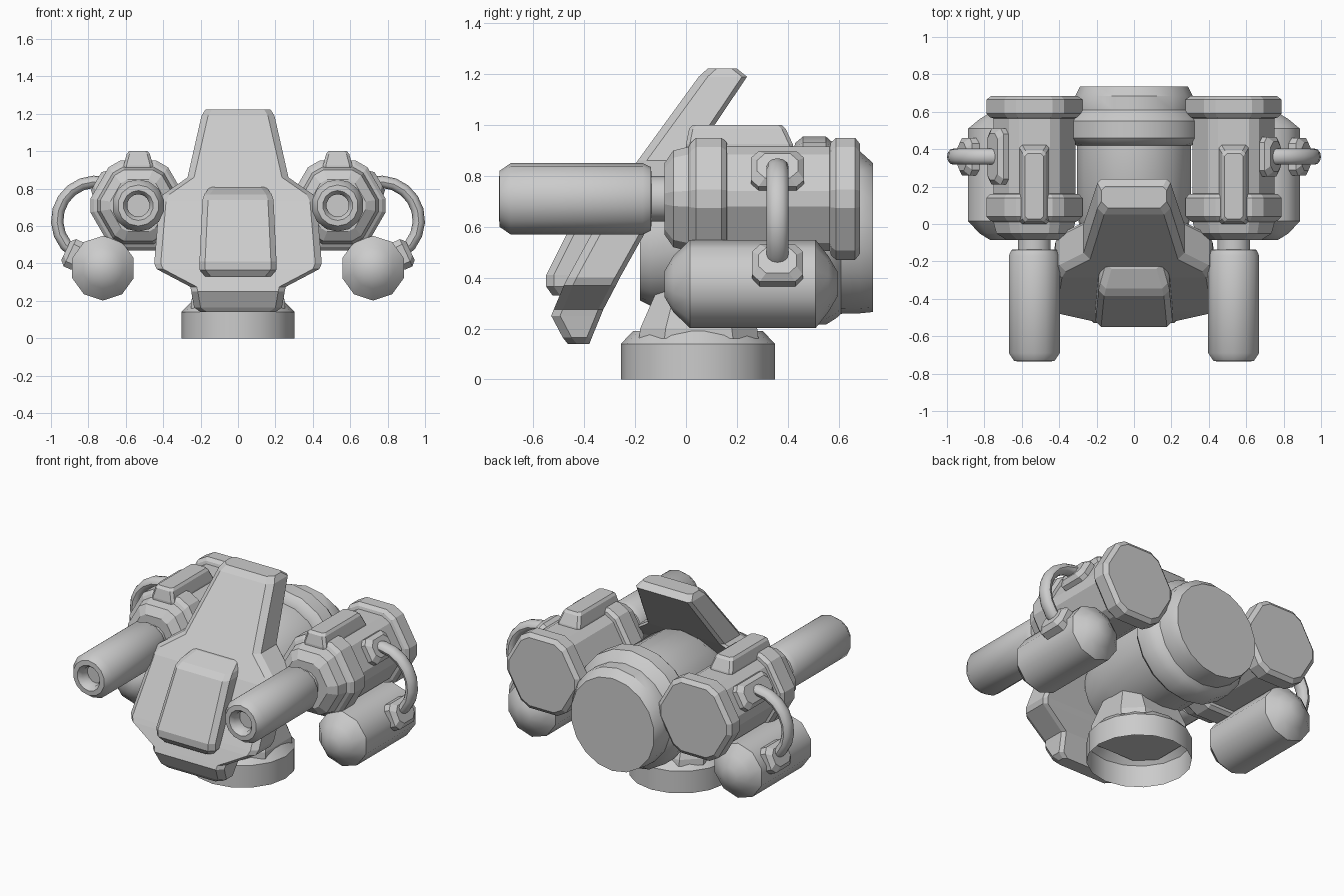
import bpy, bmesh
from math import sin, cos, pi, radians
from mathutils import Vector

if "Cube" in bpy.data.objects:
    bpy.data.objects.remove(bpy.data.objects["Cube"])

rounded = []


def loft(name, rings, smooth=False, cap_start=True, cap_end=True):
    """Skin a list of equal-length point rings into one object."""
    bm = bmesh.new()
    vs = [[bm.verts.new(p) for p in r] for r in rings]
    n = len(rings[0])
    for a, b in zip(vs, vs[1:]):
        for i in range(n):
            j = (i + 1) % n
            bm.faces.new((a[i], a[j], b[j], b[i]))
    if cap_start:
        bm.faces.new(vs[0][::-1])
    if cap_end:
        bm.faces.new(vs[-1])
    bmesh.ops.recalc_face_normals(bm, faces=bm.faces)
    me = bpy.data.meshes.new(name)
    bm.to_mesh(me)
    bm.free()
    ob = bpy.data.objects.new(name, me)
    bpy.context.collection.objects.link(ob)
    if smooth:
        rounded.append(ob)
    return ob


def circle_y(y, cx, cz, r, n, phase=0.5):
    return [(cx + r * cos(2 * pi * (i + phase) / n), y, cz + r * sin(2 * pi * (i + phase) / n))
            for i in range(n)]


def hex_y(y, cx, cz, apothem, cut=0.15):
    """Flat-topped hexagon with clipped corners."""
    c = [Vector((cos(k * pi / 3), 0, sin(k * pi / 3))) * apothem / cos(pi / 6) for k in range(6)]
    o = Vector((cx, y, cz))
    pts = []
    for k in range(6):
        pts += [o + c[k].lerp(c[k - 1], cut), o + c[k].lerp(c[(k + 1) % 6], cut)]
    return pts


def clipped_rect(o, u, v, a, b, cut):
    """Rectangle with half sizes a, b along u, v and clipped corners."""
    pts = [(a, -b + cut), (a, b - cut), (a - cut, b), (-a + cut, b),
           (-a, b - cut), (-a, -b + cut), (-a + cut, -b), (a - cut, -b)]
    return [Vector(o) + Vector(u) * p + Vector(v) * q for p, q in pts]


X, Y = (1, 0, 0), (0, 1, 0)

# Base: open underneath, chamfered rim
loft("base", [[(r * cos(2 * pi * i / 16), 0.047 + r * sin(2 * pi * i / 16), z) for i in range(16)]
              for r, z in ((0.303, 0), (0.303, 0.14), (0.255, 0.19))],
     smooth=True, cap_start=False)

# Pedestal between base and body
loft("pedestal", [clipped_rect((0, 0.05, 0.16), X, Y, 0.25, 0.235, 0.1),
                  clipped_rect((0, 0.05, 0.2), X, Y, 0.25, 0.23, 0.1),
                  clipped_rect((0, 0.05, 0.36), X, Y, 0.2, 0.16, 0.07)])

# Central drum with raised rear ring
loft("body_drum", [circle_y(y, 0, z, r, 18) for y, z, r in (
    (-0.18, 0.53, 0.22), (-0.14, 0.53, 0.24), (0.05, 0.585, 0.31), (0.42, 0.585, 0.31),
    (0.43, 0.585, 0.345), (0.46, 0.585, 0.37), (0.55, 0.585, 0.37), (0.59, 0.58, 0.34),
    (0.61, 0.578, 0.32), (0.685, 0.578, 0.318), (0.735, 0.558, 0.293))], smooth=True)


def plate(name, rows, bevel):
    """Stack of cross-sections: height, half width, front y, back y."""
    return loft(name, [[(-x + bevel, f, z), (x - bevel, f, z), (x, f + bevel, z),
                        (x, b - 0.02, z), (x - 0.02, b, z), (-x + 0.02, b, z),
                        (-x, b - 0.02, z), (-x, f + bevel, z)] for z, x, f, b in rows])


# Slanted front shield and its raised panel
plate("shield", [
    (0.14, 0.20, -0.465, -0.38), (0.165, 0.235, -0.485, -0.37), (0.25, 0.25, -0.53, -0.335),
    (0.275, 0.255, -0.52, -0.325), (0.37, 0.435, -0.48, -0.275), (0.40, 0.448, -0.465, -0.26),
    (0.73, 0.42, -0.285, -0.075), (0.77, 0.40, -0.255, -0.045), (0.86, 0.27, -0.19, 0.018),
    (1.19, 0.195, 0.05, 0.24), (1.222, 0.175, 0.085, 0.2)], 0.035)
plate("shield_panel", [
    (0.33, 0.175, -0.525, -0.40), (0.365, 0.205, -0.55, -0.40), (0.41, 0.206, -0.55, -0.38),
    (0.74, 0.19, -0.385, -0.2), (0.77, 0.18, -0.345, -0.19), (0.81, 0.15, -0.24, -0.17)], 0.03)

PX, PZ = 0.533, 0.71    # gun pod axis
CX, CZ = 0.722, 0.375   # canister axis
for s, side in ((1, "right"), (-1, "left")):
    px, cx = s * PX, s * CX

    # Hexagonal gun pod with collar and rear cap
    loft("gun_pod_" + side, [hex_y(y, px, PZ, a) for y, a in (
        (-0.085, 0.14), (-0.05, 0.19), (0.01, 0.205), (0.02, 0.222), (0.04, 0.24), (0.14, 0.24),
        (0.16, 0.222), (0.162, 0.205), (0.565, 0.205), (0.57, 0.222), (0.59, 0.24),
        (0.665, 0.24), (0.685, 0.215))])

    # Barrel with neck and bored muzzle
    loft("barrel_" + side, [circle_y(y, px, PZ, r, 14) for y, r in (
        (-0.05, 0.09), (-0.135, 0.09), (-0.138, 0.125), (-0.17, 0.14), (-0.69, 0.14),
        (-0.733, 0.11), (-0.735, 0.08), (-0.71, 0.06), (-0.66, 0.06))], smooth=True)

    # Block on top of the pod
    loft("top_block_" + side, [clipped_rect((px, y, z), X, Y, a, b, 0.015) for y, z, a, b in (
        (0.215, 0.88, 0.08, 0.215), (0.21, 0.925, 0.078, 0.21),
        (0.202, 0.985, 0.062, 0.19), (0.202, 1.0, 0.05, 0.175))])

    # Canister slung below
    loft("canister_" + side, [circle_y(y, cx, CZ, r, 10) for y, r in (
        (-0.085, 0.05), (-0.05, 0.11), (0.015, 0.173), (0.51, 0.173),
        (0.56, 0.11), (0.595, 0.05))], smooth=True)

    # Handle brackets on pod and canister
    long_y = 0.105 if s > 0 else 0.15
    for part, ox, oz, ang, r0, b in (("upper", PX, PZ, 30, 0.19, long_y),
                                     ("lower", CX, CZ, 25, 0.15, 0.1)):
        t = radians(ang)
        n, u = Vector((s * cos(t), 0, sin(t))), Vector((-s * sin(t), 0, cos(t)))
        o = Vector((s * ox, 0.36, oz))
        loft(part + "_bracket_" + side, [
            clipped_rect(o + n * (r0 + h), u, Y, 0.08 - d, b - d, 0.03)
            for h, d in ((0, 0), (0.045, 0), (0.07, 0.025))])

    # Curved handle pipe
    rings = []
    for k in range(11):
        t = radians(105 - 18 * k)
        d = Vector((s * cos(t), 0, sin(t)))
        c = Vector((s * 0.76, 0.36, 0.63)) + d * 0.207
        rings.append([c + d * 0.033 * cos(2 * pi * i / 12) + Vector(Y) * 0.043 * sin(2 * pi * i / 12)
                      for i in range(12)])
    loft("handle_" + side, rings, smooth=True)

# Smooth shading on the round parts only
bpy.ops.object.select_all(action='DESELECT')
for ob in rounded:
    ob.select_set(True)
bpy.context.view_layer.objects.active = rounded[0]
bpy.ops.object.shade_smooth_by_angle(angle=radians(38))
